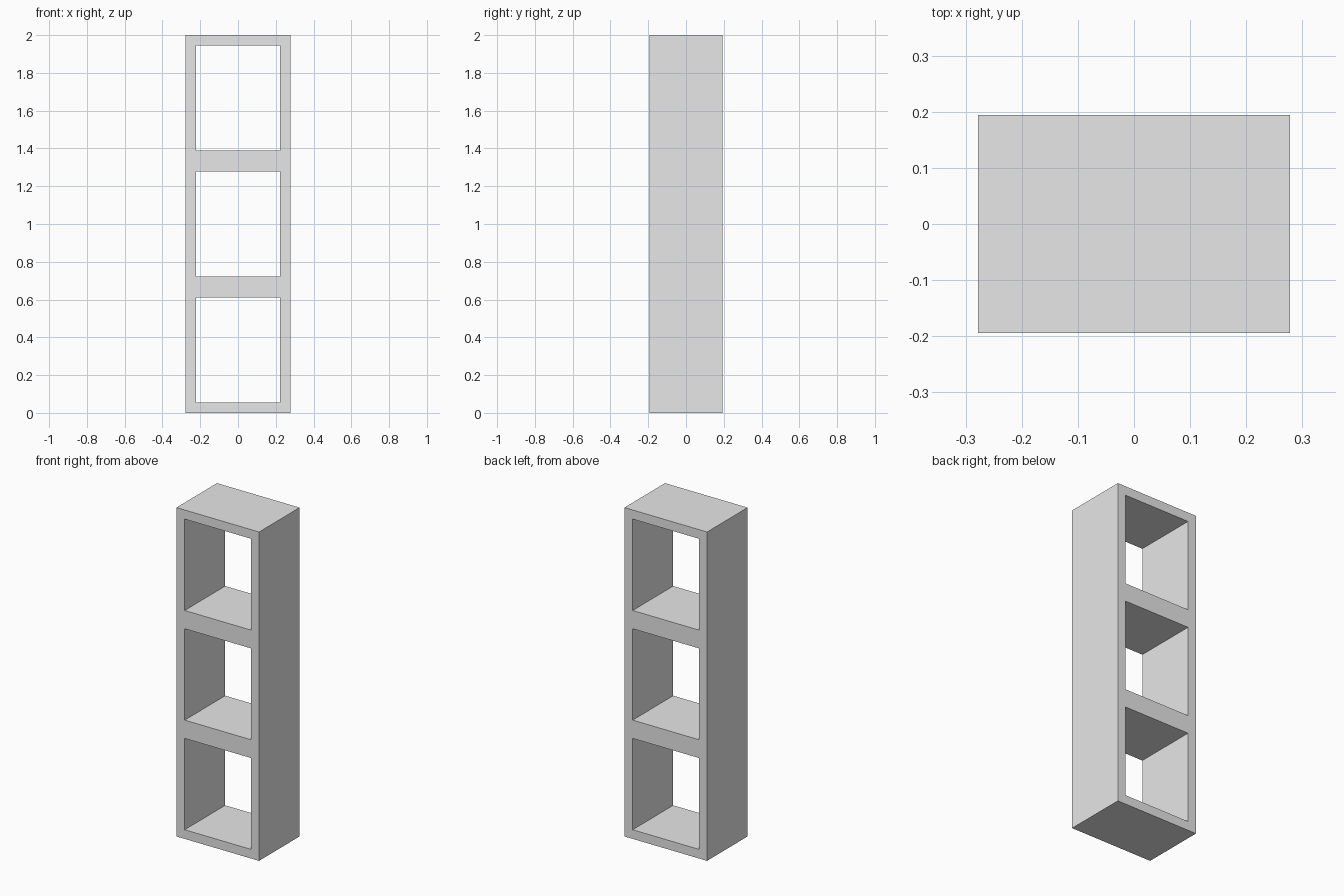
import bpy
import bmesh

if "Cube" in bpy.data.objects:
    bpy.data.objects.remove(bpy.data.objects["Cube"], do_unlink=True)

HEIGHT, BAYS = 2.0, 3
PITCH = HEIGHT / BAYS
BOARD = PITCH / 12          # thickness of one board
HALF_W = BOARD * 5
HALF_D = BOARD * 3.5

# Plain grey finish
grey = bpy.data.materials.new("light_grey")
grey.use_nodes = True
colour = (0.8, 0.8, 0.8, 1.0)
grey.diffuse_color = colour
grey.node_tree.nodes["Principled BSDF"].inputs["Base Color"].default_value = colour

# Board lines across the front: outer and inner edges of sides and shelves
xs = [-HALF_W, BOARD - HALF_W, HALF_W - BOARD, HALF_W]
zs = [0.0]
for bay in range(BAYS):
    zs += [bay * PITCH + BOARD, (bay + 1) * PITCH - BOARD]
zs.append(HEIGHT)

# Front outline as a grid, leaving the open bays empty
bm = bmesh.new()
grid = [[bm.verts.new((x, -HALF_D, z)) for x in xs] for z in zs]
for row in range(len(zs) - 1):
    for col in range(len(xs) - 1):
        is_opening = col == 1 and row % 2 == 1
        if not is_opening:
            low, high = grid[row], grid[row + 1]
            bm.faces.new((low[col], low[col + 1], high[col + 1], high[col]))

# Give the outline its depth
result = bmesh.ops.extrude_face_region(bm, geom=bm.faces[:], use_keep_orig=True)
back = [v for v in result["geom"] if isinstance(v, bmesh.types.BMVert)]
bmesh.ops.translate(bm, verts=back, vec=(0, HALF_D * 2, 0))
bmesh.ops.recalc_face_normals(bm, faces=bm.faces[:])

mesh = bpy.data.meshes.new("shelf_frame")
bm.to_mesh(mesh)
bm.free()
mesh.materials.append(grey)
shelf = bpy.data.objects.new("shelf_frame", mesh)
bpy.context.collection.objects.link(shelf)
